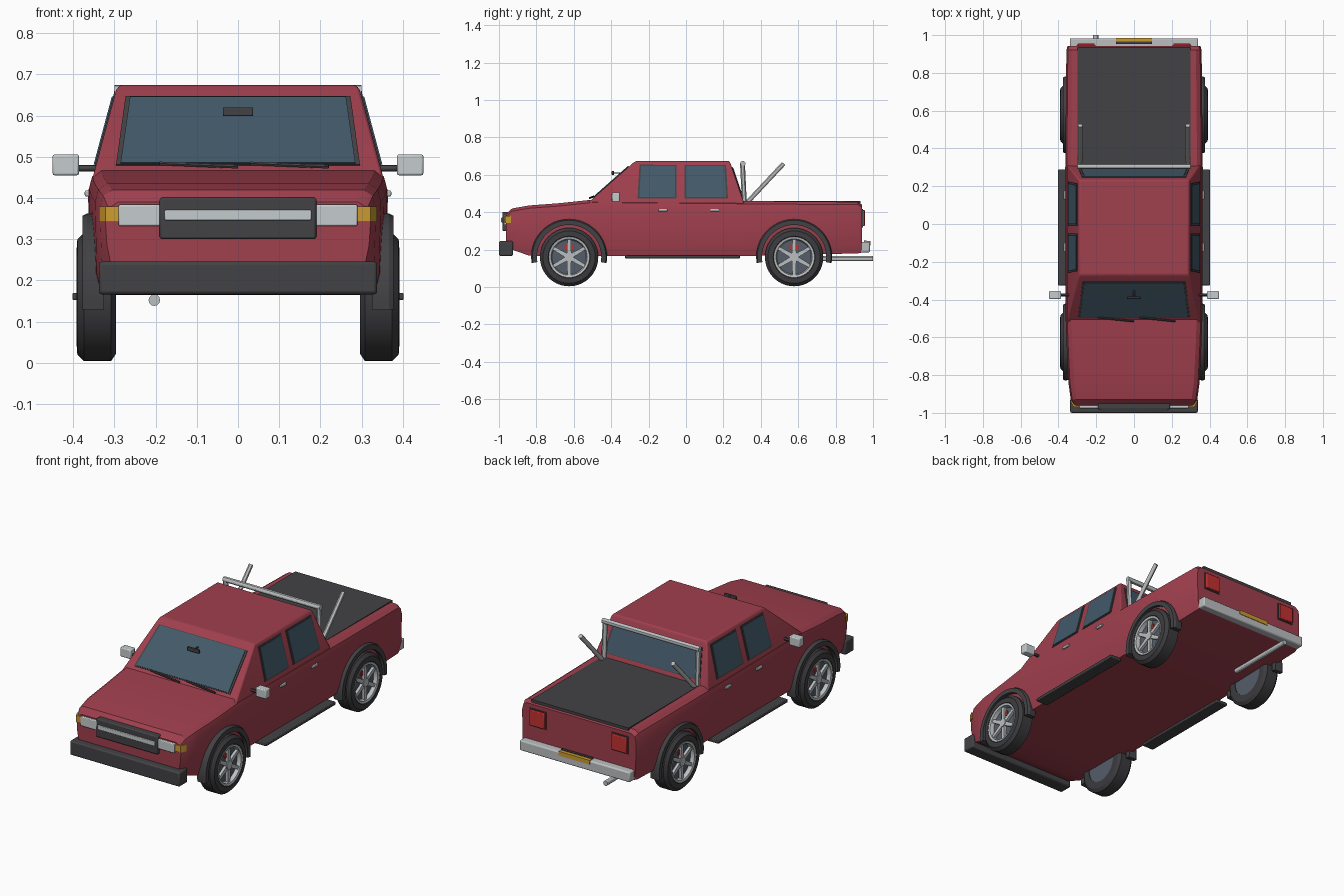
import bpy, bmesh
from math import sin, cos, pi, radians
from mathutils import Vector

cube = bpy.data.objects.get("Cube")
if cube:
    bpy.data.objects.remove(cube)


def material(name, r, g, b):
    m = bpy.data.materials.new(name)
    m.use_nodes = True
    m.diffuse_color = (r, g, b, 1)
    m.node_tree.nodes["Principled BSDF"].inputs["Base Color"].default_value = (r, g, b, 1)
    return m


RED = material("body red", 0.35, 0.05, 0.075)
TRIM = material("dark trim", 0.055, 0.055, 0.06)
TYRE = material("tyre rubber", 0.045, 0.045, 0.05)
GLASS = material("blue glass", 0.055, 0.1, 0.14)
SILVER = material("silver", 0.5, 0.52, 0.53)
LAMP = material("pale lamp", 0.56, 0.6, 0.61)
AMBER = material("amber", 0.6, 0.33, 0.03)
LIGHT = material("red light", 0.55, 0.03, 0.03)
STEEL = material("brake steel", 0.09, 0.11, 0.14)


def finish(name, bm, mat, bevel=0, angle=30):
    bmesh.ops.recalc_face_normals(bm, faces=bm.faces)
    mesh = bpy.data.meshes.new(name)
    bm.to_mesh(mesh)
    bm.free()
    mesh.materials.append(mat)
    ob = bpy.data.objects.new(name, mesh)
    bpy.context.collection.objects.link(ob)
    if bevel:
        mod = ob.modifiers.new("bevel", "BEVEL")
        mod.width, mod.segments = bevel, 2
    bpy.ops.object.select_all(action='DESELECT')
    ob.select_set(True)
    bpy.context.view_layer.objects.active = ob
    bpy.ops.object.shade_smooth_by_angle(angle=radians(angle))
    return ob


def loft(name, rings, mat, wrap=False, bevel=0):
    """Skin closed rings of points, capped at the ends unless wrapped."""
    bm = bmesh.new()
    vs = [[bm.verts.new(p) for p in ring] for ring in rings]
    n = len(vs[0])
    pairs = list(zip(vs, vs[1:])) + ([(vs[-1], vs[0])] if wrap else [])
    for a, b in pairs:
        for i in range(n):
            j = (i + 1) % n
            bm.faces.new((a[i], a[j], b[j], b[i]))
    if not wrap:
        bm.faces.new(vs[0])
        bm.faces.new(vs[-1])
    return finish(name, bm, mat, bevel)


def box(name, x, y, z, mat, bevel=0):
    rings = [[(x[0], v, z[0]), (x[1], v, z[0]), (x[1], v, z[1]), (x[0], v, z[1])] for v in y]
    return loft(name, rings, mat, bevel=bevel)


def rod(name, a, b, r, mat, sides=12):
    a, b = Vector(a), Vector(b)
    q = (b - a).to_track_quat('Z', 'Y')
    circle = [q @ Vector((r * cos(t * 2 * pi / sides), r * sin(t * 2 * pi / sides), 0))
              for t in range(sides)]
    return loft(name, [[p + c for c in circle] for p in (a, b)], mat)


def plate(name, corners, out, mat, thick):
    """Thin panel lying on a flat face; out is the rough outward direction."""
    pts = [Vector(c) for c in corners]
    n = (pts[1] - pts[0]).cross(pts[2] - pts[0]).normalized()
    if n.dot(Vector(out)) < 0:
        n = -n
    return loft(name, [[p - n * 0.002 for p in pts], [p + n * thick for p in pts]], mat)


def window(name, corners, out):
    """Glass panel with a slightly larger dark frame behind it."""
    pts = [Vector(c) for c in corners]
    mid = sum(pts, Vector()) / len(pts)
    plate(name + "_frame", [p + (p - mid).normalized() * 0.012 for p in pts], out, TRIM, 0.003)
    plate(name + "_glass", pts, out, GLASS, 0.006)


def revolve(name, profile, y, z, s, mat, start=0, end=360, steps=40):
    """Sweep an (r, x) outline about a sideways axle."""
    full = end - start == 360
    rings = []
    for i in range(steps if full else steps + 1):
        t = radians(start + (end - start) * i / steps)
        rings.append([(s * x, y + r * cos(t), z + r * sin(t)) for r, x in profile])
    return loft(name, rings, mat, wrap=full)


# Lower body: sections along its length as (y, bottom, top, half width)
def section(y, zb, zt, w):
    half = [(w * 0.955, zb), (w - 0.004, zb + 0.05), (w, zt - 0.045), (w - 0.008, zt - 0.015), (w - 0.03, zt)]
    return [(x, y, z) for x, z in half] + [(-x, y, z) for x, z in reversed(half)]


loft("body", [section(*v) for v in (
    (-0.962, 0.235, 0.39, 0.322), (-0.93, 0.2, 0.42, 0.335), (-0.84, 0.168, 0.436, 0.347),
    (-0.68, 0.165, 0.448, 0.355), (-0.5, 0.165, 0.467, 0.362), (0.3, 0.165, 0.46, 0.364),
    (0.92, 0.18, 0.455, 0.358), (0.942, 0.185, 0.44, 0.352))], RED)


# Cabin: sloped sides all lie on one plane per side
def side_x(z):
    return 0.35 - (z - 0.46) * 0.268


def cab_ring(z, front, back):
    x = side_x(z)
    return [(-x, front, z), (x, front, z), (x, back, z), (-x, back, z)]


loft("cabin", [cab_ring(0.445, -0.53, 0.312), cab_ring(0.662, -0.285, 0.238),
               [(x * 0.97, y * 0.97, 0.674) for x, y, z in cab_ring(0.662, -0.275, 0.238)]], RED, bevel=0.006)


def front_y(z):
    return -0.53 + (z - 0.445) * 0.245 / 0.217


def back_y(z):
    return 0.312 - (z - 0.445) * 0.074 / 0.217


for name, y_at, out, lo, hi in (("windscreen", front_y, (0, -1, 1), 0.482, 0.642),
                                ("rear_window", back_y, (0, 1, 0.3), 0.485, 0.638)):
    window(name, [(-0.285, y_at(lo), lo), (0.285, y_at(lo), lo),
                  (0.262, y_at(hi), hi), (-0.262, y_at(hi), hi)], out)

# Wipers and centre mirror
for x in (-0.19, 0.03):
    rod("wiper", (x, -0.495, 0.484), (x + 0.19, -0.515, 0.476), 0.005, TRIM, 6)
box("centre_mirror", (-0.037, 0.037), (-0.397, -0.385), (0.599, 0.62), TRIM, 0.003)
rod("centre_mirror_stem", (0, -0.39, 0.61), (0, -0.34, 0.61), 0.004, TRIM, 6)

# Parts repeated on both sides
for s, tag in ((1, "left"), (-1, "right")):
    for name, y0, y1, y2, y3 in (("front", -0.25, -0.06, -0.06, -0.24), ("rear", 0.0, 0.215, 0.205, 0.0)):
        window(f"{tag}_{name}_window", [(s * side_x(z), y, z) for y, z in (
            (y0, 0.48), (y1, 0.48), (y2, 0.645), (y3, 0.645))], (s, 0, 0))

    def sbox(name, x, y, z, mat, bevel=0):
        return box(f"{tag}_{name}", [s * v for v in x], y, z, mat, bevel)

    for y in (-0.147, 0.13):
        sbox("door_handle", (0.355, 0.372), (y, y + 0.047), (0.404, 0.418), SILVER, 0.003)
    sbox("door_mirror", (0.386, 0.45), (-0.397, -0.355), (0.455, 0.506), LAMP, 0.005)
    rod(f"{tag}_mirror_arm", (s * 0.335, -0.375, 0.472), (s * 0.39, -0.375, 0.472), 0.008, TRIM)
    sbox("running_board", (0.33, 0.402), (-0.325, 0.288), (0.152, 0.17), TRIM, 0.004)
    sbox("headlight", (0.188, 0.29), (-0.976, -0.94), (0.332, 0.384), LAMP, 0.004)
    loft(f"{tag}_indicator", [[(s * 0.288, -0.97, z), (s * 0.322, -0.967, z), (s * 0.337, -0.935, z),
                               (s * 0.29, -0.93, z)] for z in (0.342, 0.38)], AMBER)
    sbox("tail_light", (0.208, 0.298), (0.93, 0.956), (0.325, 0.412), LIGHT, 0.004)
    sbox("tail_light_surround", (0.202, 0.304), (0.93, 0.946), (0.319, 0.418), TRIM)

    # Roll bar post and rear brace
    rod(f"{tag}_roll_post", (s * 0.288, 0.312, 0.45), (s * 0.288, 0.302, 0.66), 0.013, SILVER)
    rod(f"{tag}_roll_brace", (s * 0.285, 0.325, 0.45), (s * 0.285, 0.522, 0.66), 0.012, SILVER)

    # Wheels and arch flares
    for end, y in (("front", -0.625), ("rear", 0.578)):
        z, name = 0.16, f"{tag}_{end}"
        revolve(name + "_tyre", [(0.1, 0.296), (0.138, 0.296), (0.156, 0.308), (0.156, 0.374),
                                 (0.14, 0.39), (0.112, 0.392), (0.1, 0.375)], y, z, s, TYRE)
        revolve(name + "_rim", [(0.09, 0.362), (0.104, 0.362), (0.109, 0.392), (0.097, 0.389)], y, z, s, SILVER)
        rod(name + "_brake_disc", (s * 0.3, y, z), (s * 0.368, y, z), 0.103, STEEL, 32)
        rod(name + "_hub", (s * 0.36, y, z), (s * 0.387, y, z), 0.024, SILVER)
        box(name + "_caliper", [s * 0.36, s * 0.374], (y - 0.024, y + 0.024), (z + 0.042, z + 0.068), LIGHT)
        for k in range(6):
            t = k * pi / 3 + pi / 6
            d, w = Vector((0, cos(t), sin(t))), Vector((0, -sin(t), cos(t)))
            c = Vector((0, y, z))
            loft(name + "_spoke", [[c + d * r + w * h * q + Vector((s * x, 0, 0)) for q, x in (
                (-1, 0.366), (1, 0.366), (1, 0.383), (-1, 0.383))]
                for r, h in ((0.015, 0.012), (0.1, 0.009))], SILVER)
        revolve(name + "_arch", [(0.172, 0.325), (0.2, 0.325), (0.203, 0.366), (0.197, 0.377), (0.172, 0.377)],
                y, z, s, TRIM, -9, 189, 24)

rod("roll_crossbar", (-0.3, 0.304, 0.66), (0.3, 0.304, 0.66), 0.014, SILVER)

# Bed cover
box("bed_cover", (-0.3, 0.3), (0.305, 0.934), (0.44, 0.461), TRIM)

# Front end
box("front_bumper", (-0.338, 0.338), (-1.0, -0.925), (0.166, 0.246), TRIM, 0.008)
box("grille", (-0.19, 0.19), (-0.982, -0.935), (0.3, 0.402), TRIM, 0.006)
box("grille_bar", (-0.178, 0.178), (-0.988, -0.97), (0.346, 0.371), LAMP, 0.003)

# Rear end
box("rear_bumper", (-0.34, 0.34), (0.925, 0.983), (0.185, 0.242), SILVER, 0.007)
box("number_plate", (-0.095, 0.095), (0.955, 0.986), (0.222, 0.246), AMBER)
box("plate_lamp_strip", (-0.095, 0.095), (0.952, 0.966), (0.235, 0.25), TRIM)
rod("exhaust", (-0.203, 0.6, 0.152), (-0.203, 1.0, 0.152), 0.014, SILVER)
